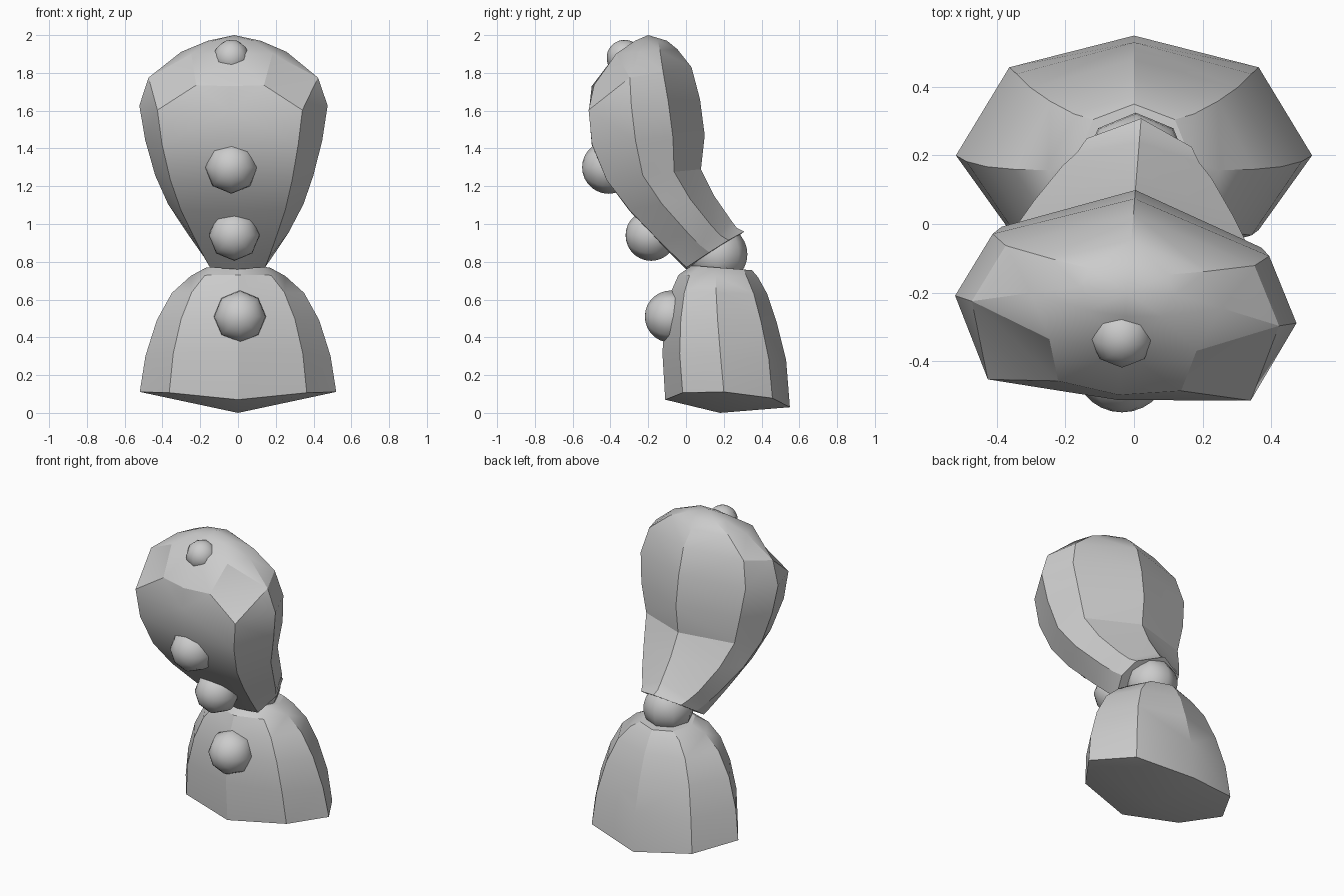
import bpy, bmesh
from math import pi, sin, radians
from mathutils import Vector, Matrix

cube = bpy.data.objects.get("Cube")
if cube:
    bpy.data.objects.remove(cube, do_unlink=True)

grey = bpy.data.materials.new("plain grey")
grey.use_nodes = True
colour = (0.6, 0.6, 0.6, 1)
grey.diffuse_color = colour
grey.node_tree.nodes["Principled BSDF"].inputs["Base Color"].default_value = colour


def finish(name, bm, angle):
    bmesh.ops.recalc_face_normals(bm, faces=bm.faces)
    mesh = bpy.data.meshes.new(name)
    bm.to_mesh(mesh)
    bm.free()
    ob = bpy.data.objects.new(name, mesh)
    bpy.context.collection.objects.link(ob)
    mesh.materials.append(grey)
    bpy.ops.object.select_all(action='DESELECT')
    ob.select_set(True)
    bpy.context.view_layer.objects.active = ob
    bpy.ops.object.shade_smooth_by_angle(angle=radians(angle))


def loft(name, section, rings, bottom, top, lift=0, turn=Matrix()):
    """Eight-sided rings, each (front y, front z, back y, back z, half width).
    section: (width share, depth share) of the half outline, front to back.
    A sixth ring value replaces the width share of the front corners."""
    bm = bmesh.new()
    loops = []
    for n, (yf, zf, yb, zb, w, *corner) in enumerate(rings):
        loop = []
        for k in range(8):
            i = min(k, 8 - k)
            side = 1 if k < 4 else -1
            x, t = section[i]
            if corner and i == 1:
                x = corner[0]
            z = zf + (zb - zf) * t
            if n == 0:
                z += lift * sin(i * pi / 4)
            loop.append(bm.verts.new((side * w * x, yf + (yb - yf) * t, z)))
        loops.append(loop)
    for a, b in zip(loops, loops[1:]):
        for k in range(8):
            j = (k + 1) % 8
            bm.faces.new((a[k], a[j], b[j], b[k]))
    for loop, tip in ((loops[0], bottom), (loops[-1], top)):
        v = bm.verts.new(tip)
        for k in range(8):
            bm.faces.new((loop[k], loop[(k + 1) % 8], v))
    # Split the quads so that creases follow the front corners
    bmesh.ops.triangulate(bm, faces=bm.faces, quad_method='SHORT_EDGE')
    bm.transform(turn)
    finish(name, bm, 28)


def ball(name, centre, radius, tilt):
    bm = bmesh.new()
    bmesh.ops.create_uvsphere(bm, u_segments=8, v_segments=14, radius=radius)
    bm.transform(Matrix.Translation(Vector(centre)) @ Matrix.Rotation(radians(tilt), 4, 'X'))
    finish(name, bm, 50)


# Bell-shaped base
loft("base", [(0, 0), (.7, .14), (1, .47), (.7, .86), (0, 1)], [
    (-.11, .07, .55, .03, .52),
    (-.125, .32, .53, .28, .49),
    (-.11, .5, .48, .48, .43),
    (-.08, .64, .43, .63, .35),
    (-.04, .73, .38, .72, .25),
    (.03, .78, .35, .755, .17),
], (0, .18, 0), (0, .18, .77), lift=.06)

# Leaning pear-shaped upper body, turned slightly to one side
turn = (Matrix.Translation((-.02, -.2, 0)) @ Matrix.Rotation(radians(-4.6), 4, 'Z')
        @ Matrix.Translation((0, .2, 0)))
loft("upper_body", [(0, 0), (.77, .05), (1, .45), (.81, .77), (0, 1)], [
    (0, .76, .31, .96, .19),
    (-.05, .81, .27, .98, .22),
    (-.14, .9, .24, 1.02, .27),
    (-.3, 1.07, .15, 1.15, .36),
    (-.42, 1.23, .08, 1.29, .42),
    (-.5, 1.42, .1, 1.47, .47),
    (-.515, 1.6, .075, 1.66, .5),
    (-.5, 1.73, .03, 1.83, .45, .4),
    (-.37, 1.9, -.045, 1.925, .28),
    (-.27, 1.97, -.1, 1.97, .14),
], (0, .155, .86), (0, -.2, 2), turn=turn)

# Joint and the row of round knobs
ball("neck_joint", (.005, .17, .84), .155, 0)
ball("lower_knob", (.01, -.08, .51), .138, 90)
ball("middle_knob", (-.02, -.185, .94), .135, 90)
ball("upper_knob", (-.035, -.41, 1.3), .14, 90)
ball("top_knob", (-.035, -.325, 1.88), .095, 20)
